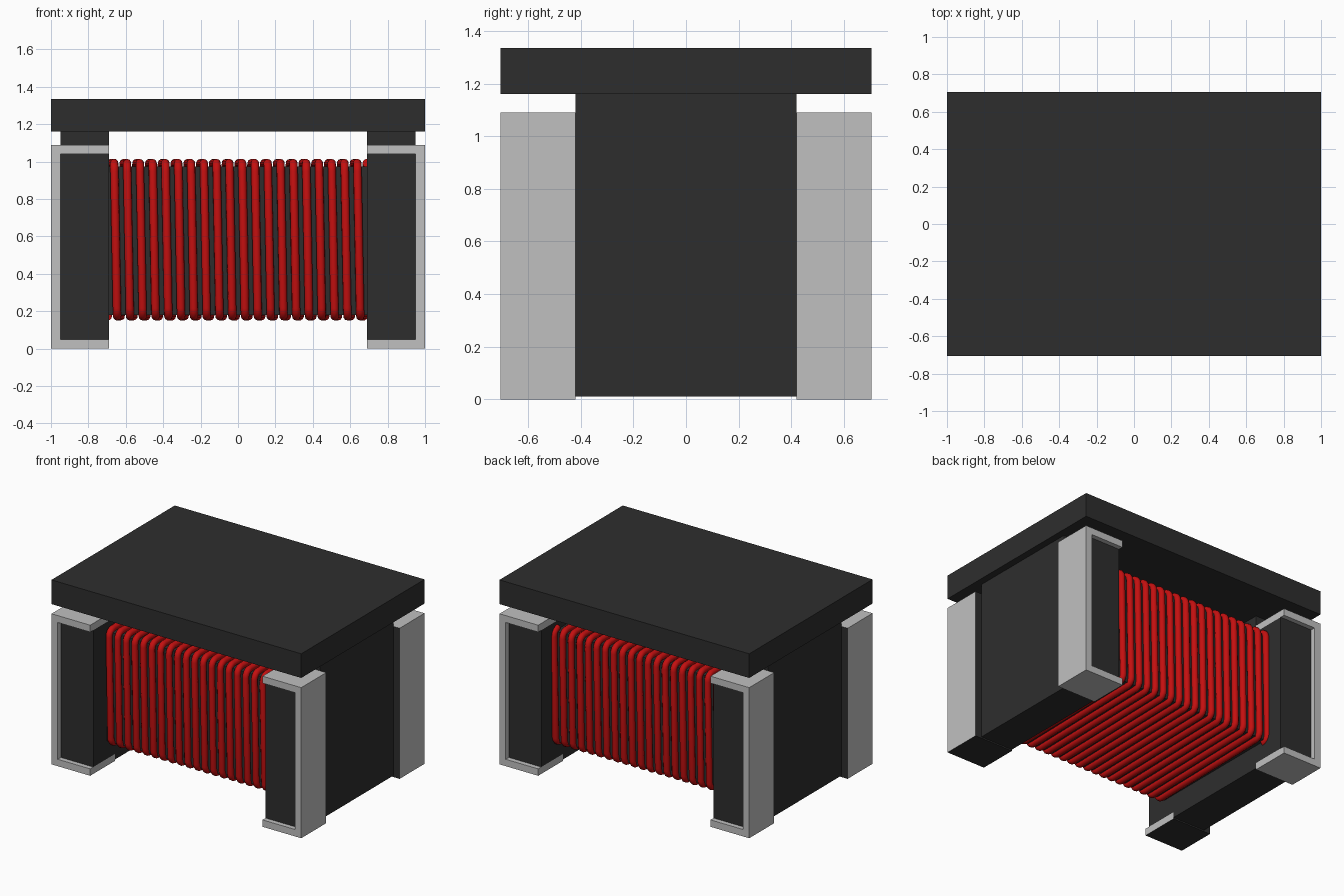
import bpy, bmesh, math
from mathutils import Vector

cube = bpy.data.objects.get("Cube")
if cube:
    bpy.data.objects.remove(cube, do_unlink=True)


def material(name, rgb, rough=0.6):
    m = bpy.data.materials.new(name)
    m.use_nodes = True
    m.diffuse_color = (*rgb, 1)
    b = m.node_tree.nodes["Principled BSDF"]
    b.inputs["Base Color"].default_value = (*rgb, 1)
    b.inputs["Roughness"].default_value = rough
    return m


FERRITE = material("dark ferrite", (0.027, 0.027, 0.027))
METAL = material("light grey metal", (0.53, 0.53, 0.53))
WIRE = material("red enamel", (0.55, 0.005, 0.005))


def finish(name, bm, mats):
    bmesh.ops.recalc_face_normals(bm, faces=bm.faces)
    mesh = bpy.data.meshes.new(name)
    bm.to_mesh(mesh)
    bm.free()
    for m in mats:
        mesh.materials.append(m)
    ob = bpy.data.objects.new(name, mesh)
    bpy.context.collection.objects.link(ob)
    return ob


def box(name, x, y, z, mat):
    bm = bmesh.new()
    bmesh.ops.create_cube(bm, size=1)
    for v in bm.verts:
        v.co = [(a + b) / 2 + c * (b - a) for (a, b), c in zip((x, y, z), v.co)]
    return finish(name, bm, [mat])


# Top plate and winding core
box("top_plate", (-1, 1), (-0.705, 0.705), (1.16, 1.335), FERRITE)
box("winding_core", (-0.70, 0.70), (-0.515, 0.515), (0.18, 0.975), FERRITE)


def terminal(name, sx, sy):
    """C-shaped clip: profile in xz, extruded along y."""
    profile = [(0.69, 0), (1, 0), (1, 1.09), (0.69, 1.09),
               (0.69, 1.04), (0.95, 1.04), (0.95, 0.05), (0.69, 0.05)]
    bm = bmesh.new()
    face = bm.faces.new([bm.verts.new((sx * x, sy * 0.42, z)) for x, z in profile])
    ext = bmesh.ops.extrude_face_region(bm, geom=[face], use_keep_orig=True)
    moved = [g for g in ext["geom"] if isinstance(g, bmesh.types.BMVert)]
    bmesh.ops.translate(bm, verts=moved, vec=(0, sy * 0.285, 0))
    bmesh.ops.recalc_face_normals(bm, faces=bm.faces)
    # Inner cut faces, and the front clips' undersides, are dark
    for f in bm.faces:
        c = f.calc_center_median()
        inner = f.normal.y * sy < -0.5
        under = sy < 0 and f.normal.z < -0.5 and c.z < 0.01
        f.material_index = 1 if inner or under else 0
    return finish(name, bm, [METAL, FERRITE])


# End flanges with a wide waist that fills the four clips
for sx, side in ((1, "left"), (-1, "right")):
    xr = sorted((sx * 0.69, sx * 0.95))
    box(side + "_flange", xr, (-0.42, 0.42), (0.01, 1.16), FERRITE)
    for sy, end in ((-1, "front"), (1, "back")):
        yr = sorted((sy * 0.42, sy * 0.67))
        box(f"{side}_{end}_flange_arm", xr, yr, (0.05, 1.04), FERRITE)
        terminal(f"{side}_{end}_terminal", sx, sy)

# Wire coil: rounded rectangular helix swept by a round bevel
TURNS, PITCH, WIRE_R, CORNER = 20, 0.0684, 0.0225, 0.045
Y, Z0, Z1 = 0.53, 0.173, 0.992
loop = []
for cy, cz, start in ((-Y + CORNER, Z1 - CORNER, 90), (-Y + CORNER, Z0 + CORNER, 180),
                      (Y - CORNER, Z0 + CORNER, 270), (Y - CORNER, Z1 - CORNER, 0)):
    for i in range(5):
        a = math.radians(start + i * 22.5)
        loop.append((cy + CORNER * math.cos(a), cz + CORNER * math.sin(a)))
lengths = [(Vector(loop[i]) - Vector(loop[i - 1])).length for i in range(len(loop))]
total = sum(lengths)

points = []
for turn in range(-1, TURNS):
    dist = 0
    for i, (y, z) in enumerate(loop):
        if i:
            dist += lengths[i]
        x = -0.662 + PITCH * (turn + dist / total)
        if -0.70 < x < 0.70:
            points.append((x, y, z))

curve = bpy.data.curves.new("wire_coil", "CURVE")
curve.dimensions = "3D"
curve.bevel_depth = WIRE_R
curve.bevel_resolution = 3
curve.use_fill_caps = True
spline = curve.splines.new("POLY")
spline.points.add(len(points) - 1)
for p, co in zip(spline.points, points):
    p.co = (*co, 1)
spline.use_smooth = True
curve.materials.append(WIRE)
coil = bpy.data.objects.new("wire_coil", curve)
bpy.context.collection.objects.link(coil)
